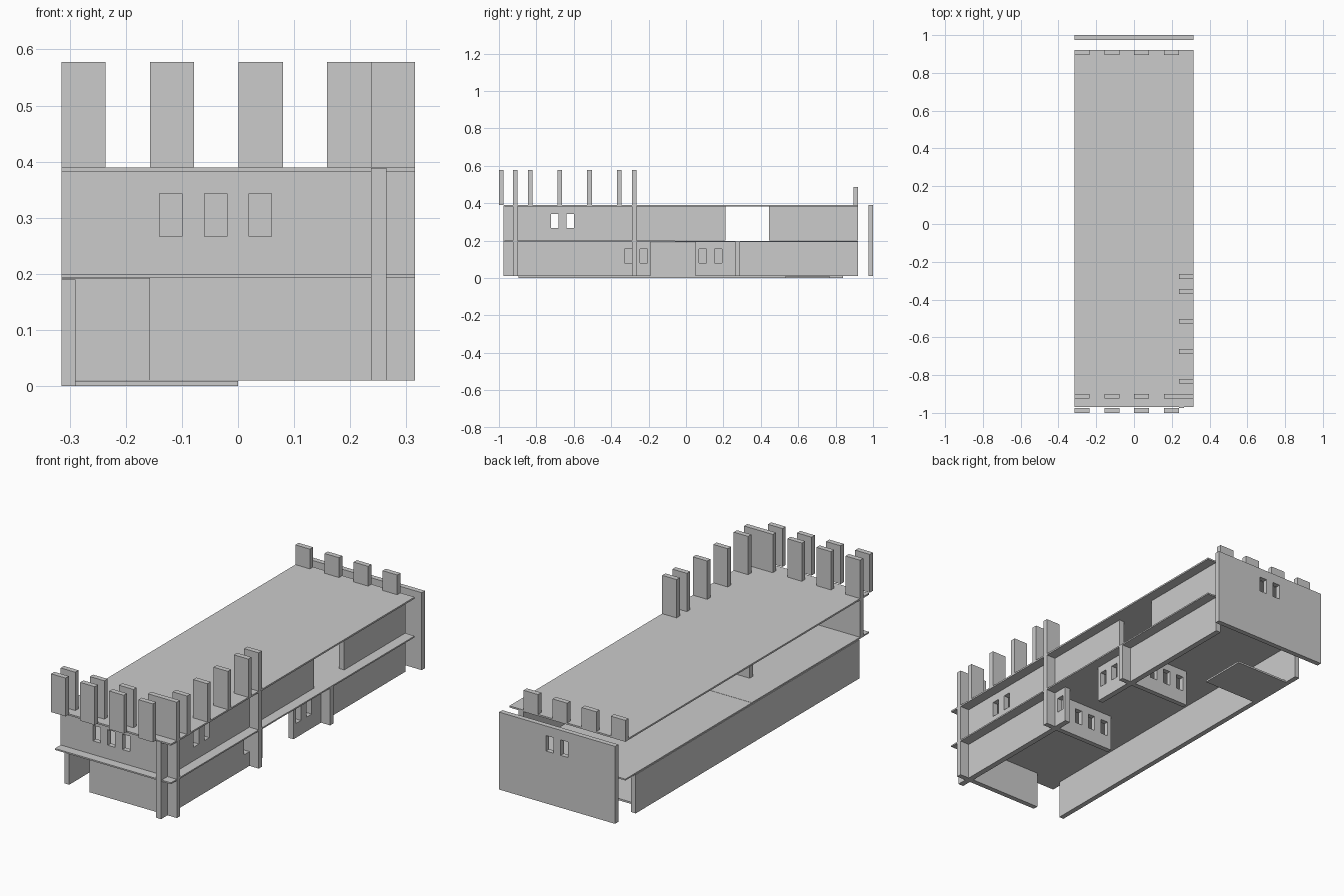
import bpy, bmesh
from mathutils import Vector

if "Cube" in bpy.data.objects:
    bpy.data.objects.remove(bpy.data.objects["Cube"])


def box_mesh(bm, x, y, z):
    verts = bmesh.ops.create_cube(bm, size=1)["verts"]
    for v in verts:
        v.co = Vector((a[0] if c < 0 else a[1]) for a, c in zip((x, y, z), v.co))


def make(name, boxes):
    me = bpy.data.meshes.new(name)
    bm = bmesh.new()
    for b in boxes:
        box_mesh(bm, *b)
    bm.to_mesh(me)
    bm.free()
    ob = bpy.data.objects.new(name, me)
    bpy.context.collection.objects.link(ob)
    return ob


def wall(name, x, y, z, windows=(), sill=0.267, head=0.343):
    """Wall panel; windows are centres along its longer horizontal side."""
    ob = make(name, [(x, y, z)])
    if windows:
        h = 0.02
        if x[1] - x[0] > y[1] - y[0]:
            holes = [((c - h, c + h), (y[0] - .05, y[1] + .05), (sill, head)) for c in windows]
        else:
            holes = [((x[0] - .05, x[1] + .05), (c - h, c + h), (sill, head)) for c in windows]
        cutter = make("window_cutter", holes)
        cutter.hide_render = True
        mod = ob.modifiers.new("windows", 'BOOLEAN')
        mod.object = cutter
        mod.solver = 'EXACT'
        bpy.context.view_layer.objects.active = ob
        bpy.ops.object.modifier_apply(modifier=mod.name)
        bpy.data.objects.remove(cutter)
    return ob


W = 0.315
LOW, HIGH = (0.01, 0.193), (0.2, 0.382)
FULL = (0.01, 0.3885)
LOW_SILL = dict(sill=0.08, head=0.155)

# floors and roof
make("roof_slab", [((-W, W), (-0.97, 0.92), (0.382, 0.39))])
make("middle_floor_front", [((-W, W), (-0.97, -0.06), (0.193, 0.2))])
make("middle_floor_back", [((-W, W), (-0.06, 0.92), (0.192, 0.199))])
make("ground_plate", [((-W, 0), (0.53, 0.77), (0, 0.009))])

# front wall: the lower storey leaves an opening at the left
FY = (-0.925, -0.9)
wall("front_wall_lower", (-0.158, W), FY, LOW)
wall("front_wall_upper", (-W, W), FY, HIGH, (-0.12, -0.04, 0.04))

# right wall, with a passage below and an opening above
RX = (0.237, 0.265)
wall("right_wall_lower_front", RX, (-0.975, -0.19), LOW, (-0.31, -0.227), **LOW_SILL)
wall("right_wall_lower_back", RX, (0.052, 0.92), LOW, (0.09, 0.172), **LOW_SILL)
wall("right_wall_upper_front", RX, (-0.975, 0.21), HIGH, (-0.702, -0.62))
wall("right_wall_upper_back", RX, (0.445, 0.92), HIGH)

# cross walls whose ends show as buttresses on the right side
wall("cross_wall_front_lower", (-0.08, W), (-0.29, -0.265), LOW, (-0.04, 0.04, 0.12), **LOW_SILL)
wall("cross_wall_front_upper", (-0.16, W), (-0.29, -0.265), HIGH)
wall("cross_wall_back_lower", (-0.08, W), (0.265, 0.29), LOW, (-0.04, 0.04, 0.12), **LOW_SILL)

# wall ends carried through the slab edges
make("corner_pier_front", [(RX, (-0.975, -0.96), FULL)])
make("corner_pier_side", [((0.265, 0.3155), FY, FULL)])
make("side_pier", [((0.265, 0.3155), (-0.29, -0.265), FULL)])

# left and back walls
wall("left_wall", (-W, -0.29), (-0.895, 0.84), (0, 0.19))
wall("back_wall", (-W, W), (0.975, 1.0), (0.01, 0.39), (-0.04, 0.04))

# battlements
columns = [(-W + i * 0.158, -W + i * 0.158 + 0.079) for i in range(4)]
for i, x in enumerate(columns):
    make(f"front_outer_merlon_{i}", [(x, (-1.0, -0.975), (0.39, 0.578))])
    make(f"front_inner_merlon_{i}", [(x, FY, (0.39, 0.578))])
    make(f"back_merlon_{i}", [(x, (0.895, 0.92), (0.39, 0.487))])
for i, y in enumerate((-0.925, -0.845, -0.687, -0.528, -0.37, -0.29)):
    make(f"right_merlon_{i}", [((0.237, W), (y, y + 0.025), (0.39, 0.578))])
